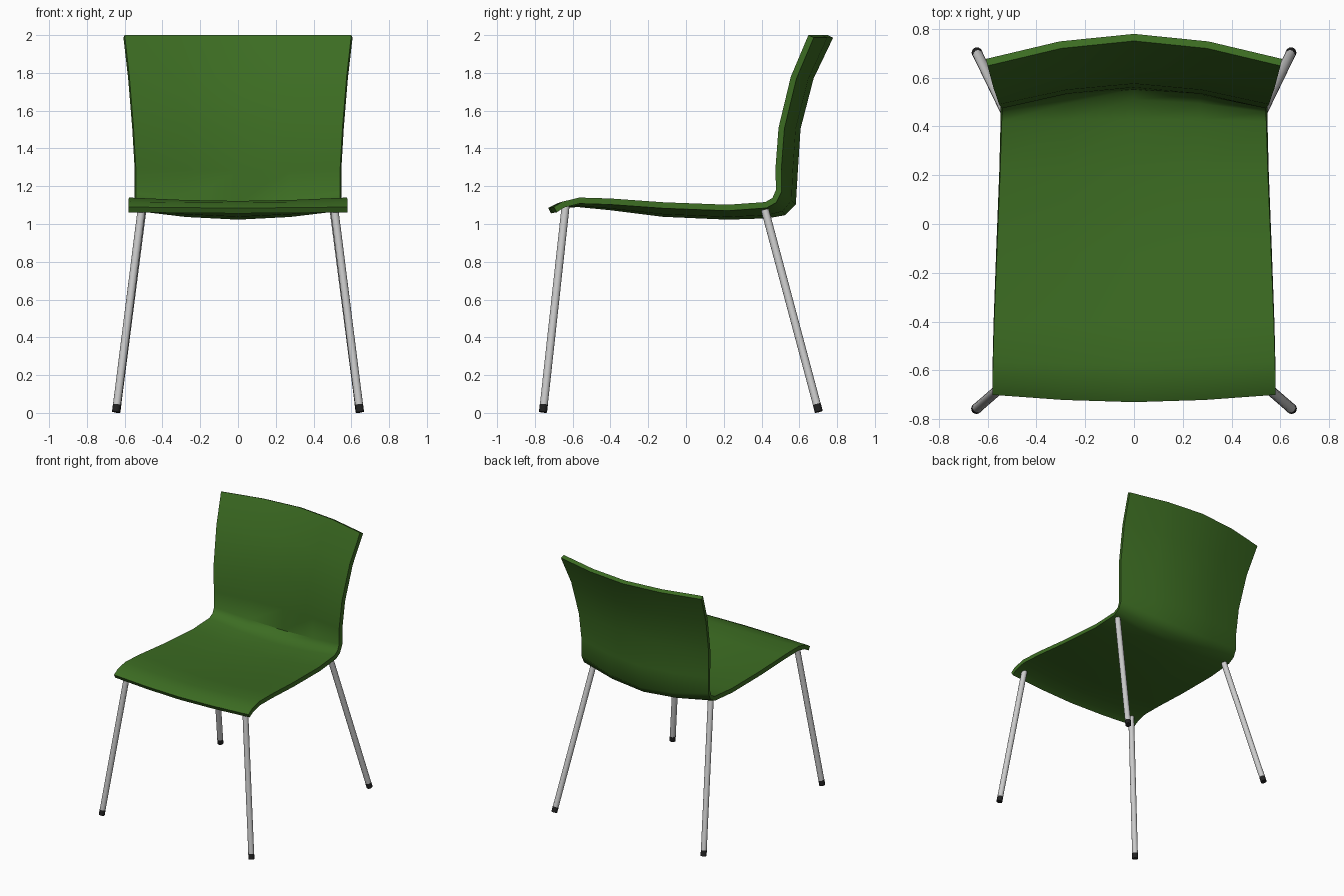
import bpy, bmesh
from mathutils import Vector

if "Cube" in bpy.data.objects:
    bpy.data.objects.remove(bpy.data.objects["Cube"])


def material(name, rgb):
    m = bpy.data.materials.new(name)
    m.diffuse_color = (*rgb, 1)
    m.use_nodes = True
    m.node_tree.nodes["Principled BSDF"].inputs["Base Color"].default_value = m.diffuse_color
    return m


green = material("green_shell", (0.045, 0.15, 0.016))
black = material("black_rubber", (0.015, 0.015, 0.015))


def activate(ob):
    bpy.ops.object.select_all(action='DESELECT')
    ob.select_set(True)
    bpy.context.view_layer.objects.active = ob


# Shell rows, front lip to top of back:
# half width, side edge (y, z), centre line (y, z)
rows = [
    (0.580, -0.700, 1.090, -0.730, 1.085),
    (0.580, -0.655, 1.118, -0.675, 1.112),
    (0.578, -0.565, 1.140, -0.575, 1.122),
    (0.573, -0.400, 1.135, -0.400, 1.105),
    (0.562, -0.120, 1.115, -0.120, 1.070),
    (0.548, 0.220, 1.102, 0.220, 1.055),
    (0.542, 0.420, 1.116, 0.430, 1.062),
    (0.540, 0.458, 1.138, 0.510, 1.075),
    (0.540, 0.476, 1.180, 0.552, 1.115),
    (0.541, 0.474, 1.300, 0.560, 1.280),
    (0.553, 0.490, 1.510, 0.575, 1.510),
    (0.575, 0.555, 1.780, 0.645, 1.780),
    (0.600, 0.648, 2.000, 0.750, 2.000),
]
columns = [(-1, 0), (-0.5, 0.7), (0, 1), (0.5, 0.7), (1, 0)]

# Seat and back in one bent sheet
bm = bmesh.new()
grid = []
for w, ye, ze, yc, zc in rows:
    grid.append([bm.verts.new((w * u, ye + (yc - ye) * k, ze + (zc - ze) * k))
                 for u, k in columns])
for a, b in zip(grid, grid[1:]):
    for i in range(len(columns) - 1):
        bm.faces.new((a[i], a[i + 1], b[i + 1], b[i]))
me = bpy.data.meshes.new("seat_shell")
bm.to_mesh(me)
bm.free()
shell = bpy.data.objects.new("seat_shell", me)
bpy.context.collection.objects.link(shell)
me.materials.append(green)
sol = shell.modifiers.new("thickness", 'SOLIDIFY')
sol.thickness = 0.032
sol.offset = -1
activate(shell)
bpy.ops.object.modifier_apply(modifier=sol.name)
bpy.ops.object.shade_smooth_by_angle(angle=0.7)


def rod(name, a, b, r, mat=None):
    a, b = Vector(a), Vector(b)
    d = b - a
    bpy.ops.mesh.primitive_cylinder_add(vertices=16, radius=r, depth=d.length,
                                        location=(a + b) / 2)
    ob = bpy.context.object
    ob.name = name
    ob.rotation_euler = d.to_track_quat('Z', 'Y').to_euler()
    if mat:
        ob.data.materials.append(mat)
    bpy.ops.object.shade_smooth_by_angle(angle=0.7)


# Splayed tube legs with rubber feet
legs = {"front": ((0.646, -0.757, 0.004), (0.508, -0.637, 1.098)),
        "rear": ((0.644, 0.703, 0.006), (0.506, 0.418, 1.075))}
for end, (foot, top) in legs.items():
    for side, s in (("left", -1), ("right", 1)):
        f = Vector((foot[0] * s, foot[1], foot[2]))
        t = Vector((top[0] * s, top[1], top[2]))
        cap = f.lerp(t, 0.037)
        rod(f"{end}_leg_{side}", cap, t, 0.021)
        rod(f"{end}_foot_{side}", f, cap, 0.0215, black)
